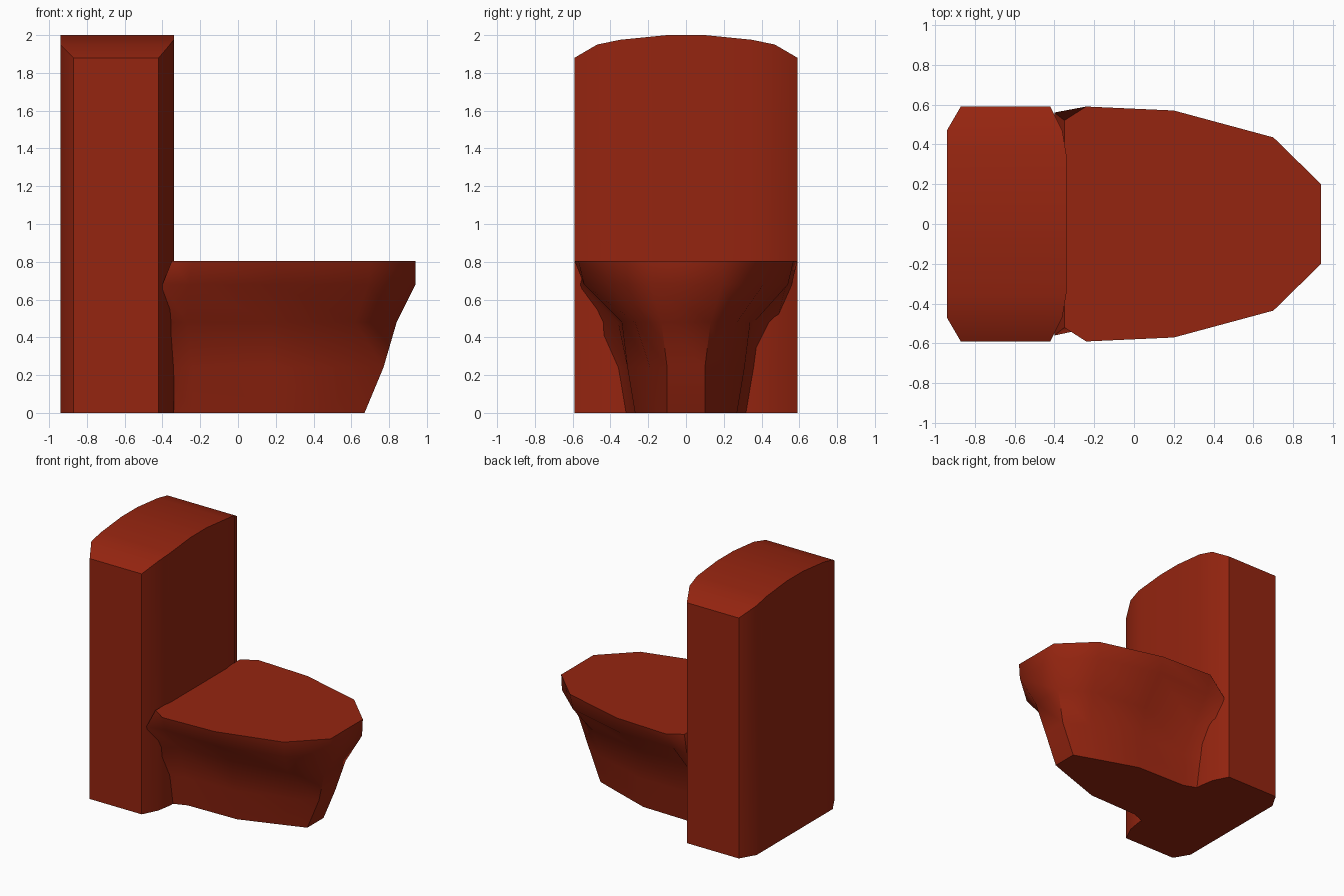
import bpy
import bmesh
from math import radians

cube = bpy.data.objects.get("Cube")
if cube:
    bpy.data.objects.remove(cube)

glaze = bpy.data.materials.new("brick_red")
glaze.use_nodes = True
glaze.diffuse_color = (0.30, 0.018, 0.005, 1)
glaze.node_tree.nodes["Principled BSDF"].inputs["Base Color"].default_value = glaze.diffuse_color


def finish(name, bm, angle):
    """Turn a bmesh into a smooth object with sharp creases."""
    bmesh.ops.recalc_face_normals(bm, faces=bm.faces)
    mesh = bpy.data.meshes.new(name)
    bm.to_mesh(mesh)
    bm.free()
    mesh.materials.append(glaze)
    obj = bpy.data.objects.new(name, mesh)
    bpy.context.collection.objects.link(obj)
    bpy.ops.object.select_all(action='DESELECT')
    bpy.context.view_layer.objects.active = obj
    obj.select_set(True)
    bpy.ops.object.shade_smooth_by_angle(angle=radians(angle))
    return obj


def mirrored(half):
    """Closed ring from a half outline given on the +y side."""
    return half + [(x, -y) for x, y in reversed(half)]


def bridge(bm, lower, upper):
    n = len(lower)
    for i in range(n):
        j = (i + 1) % n
        bm.faces.new((lower[i], lower[j], upper[j], upper[i]))


# Tank: slices across the width with back x, front x and arched top height
slices = [(0.59, -0.87, -0.42, 1.88), (0.47, -0.94, -0.36, 1.95),
          (0.35, -0.94, -0.34, 1.975), (0.1, -0.94, -0.34, 2.0)]
slices = [(-y, b, f, z) for y, b, f, z in slices] + slices[::-1]
bm = bmesh.new()
floor, top = [], []
for y, back, front, z in slices:
    floor.append([bm.verts.new((x, y, 0)) for x in (back, front)])
    top.append([bm.verts.new((x, y, z)) for x in (back, front)])


def around(rows):
    return [r[1] for r in rows] + [r[0] for r in reversed(rows)]


bridge(bm, around(floor), around(top))
bm.faces.new(around(floor))
for a, b in zip(top, top[1:]):
    bm.faces.new((a[0], a[1], b[1], b[0]))
finish("tank", bm, 50)

# Bowl: stacked outlines from the floor up to the closed lid
levels = [
    (0.0, [(-0.4, 0.34), (-0.24, 0.28), (0.18, 0.27), (0.5, 0.16), (0.67, 0.1)]),
    (0.24, [(-0.4, 0.38), (-0.24, 0.32), (0.18, 0.31), (0.58, 0.19), (0.77, 0.1)]),
    (0.48, [(-0.4, 0.48), (-0.27, 0.36), (0.18, 0.34), (0.62, 0.27), (0.84, 0.13)]),
    (0.68, [(-0.4, 0.56), (-0.26, 0.53), (0.2, 0.54), (0.69, 0.41), (0.94, 0.19)]),
    (0.805, [(-0.35, 0.52), (-0.24, 0.59), (0.2, 0.57), (0.7, 0.435), (0.94, 0.2)]),
]
bm = bmesh.new()
rings = [[bm.verts.new((x, y, z)) for x, y in mirrored(half)] for z, half in levels]
for lower, upper in zip(rings, rings[1:]):
    bridge(bm, lower, upper)
bm.faces.new(rings[0])
bm.faces.new(rings[-1])
finish("bowl", bm, 50)
